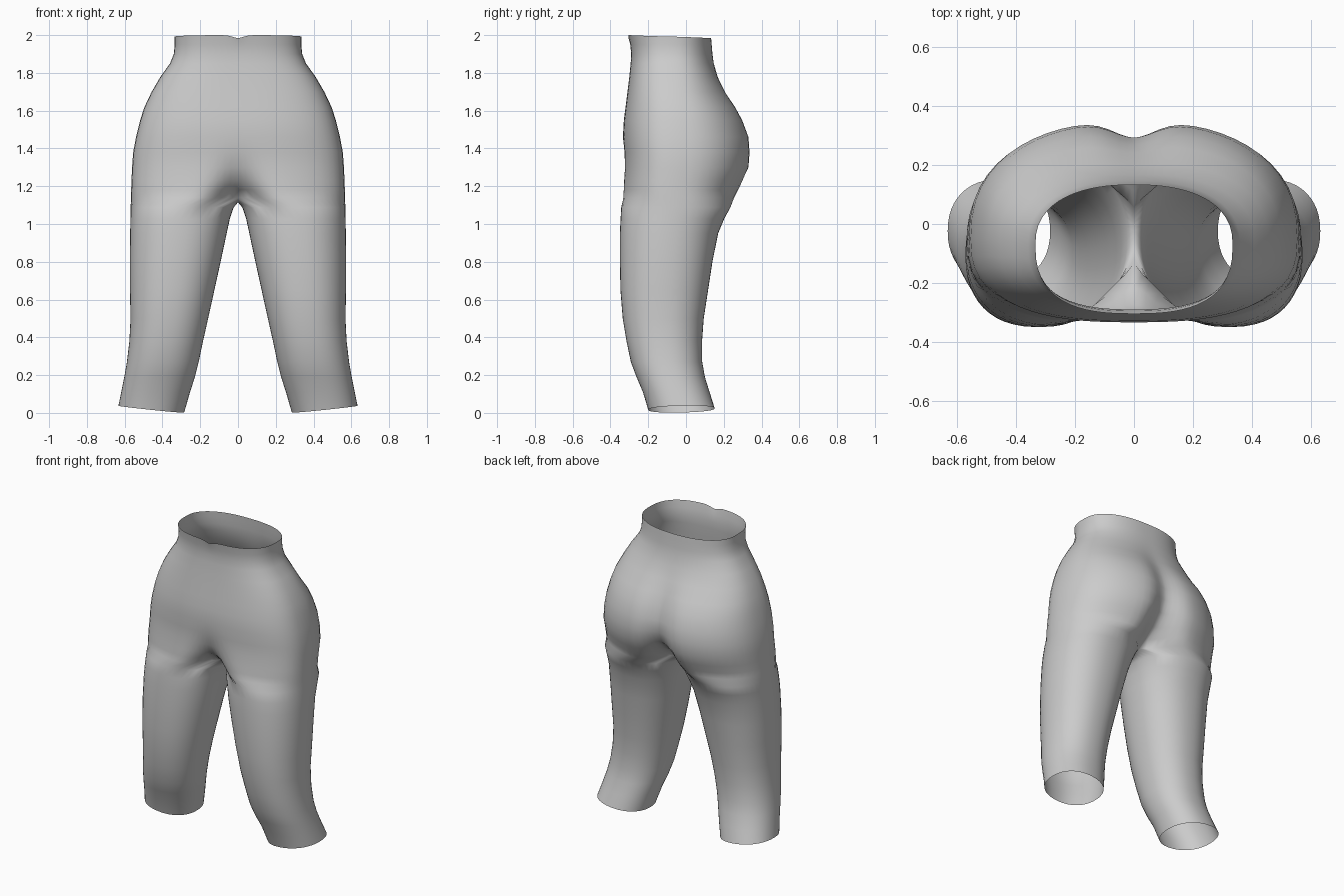
import bpy, bmesh, math

if "Cube" in bpy.data.objects:
    bpy.data.objects.remove(bpy.data.objects["Cube"])

SEG, INNER = 36, 12          # outer and inner-thigh divisions of one half

# Torso sections: z, half width, front y, back y, widest y, front dip, back dip
TORSO = [
    (2.00, .335, -.305, .133, -.07, 0, 0),
    (1.95, .335, -.295, .136, -.07, 0, 0),
    (1.90, .340, -.290, .140, -.07, 0, 0),
    (1.85, .360, -.293, .147, -.07, 0, 0),
    (1.78, .410, -.300, .170, -.06, 0, .003),
    (1.70, .457, -.310, .213, -.06, 0, .012),
    (1.62, .495, -.320, .270, -.05, 0, .028),
    (1.55, .518, -.329, .310, -.05, 0, .042),
    (1.46, .540, -.334, .344, -.05, 0, .050),
    (1.38, .555, -.328, .350, -.05, .004, .056),
    (1.30, .561, -.328, .346, -.05, .02, .085),
    (1.23, .565, -.336, .318, -.06, .06, .13),
    (1.18, .567, -.340, .295, -.06, .12, .18),
    (1.14, .568, -.343, .272, -.06, .21, .215),
]

# Leg sections: z, inner x, outer x, front y, back y
LEG = [
    (1.09, .025, .569, -.345, .240),
    (1.03, .043, .570, -.347, .202),
    (.95, .060, .571, -.350, .170),
    (.80, .092, .573, -.350, .140),
    (.65, .125, .572, -.347, .117),
    (.50, .158, .569, -.335, .094),
    (.38, .185, .575, -.315, .085),
    (.27, .208, .588, -.292, .086),
    (.19, .228, .602, -.262, .100),
    (.11, .254, .618, -.228, .125),
    (.02, .285, .633, -.200, .152),
]


def power(v, e):
    return math.copysign(abs(v) ** e, v)


def torso_row(z, w, yf, yb, yc, dip_f, dip_b):
    """Half section from front centre, round the side, to back centre."""
    pts = []
    for i in range(SEG + 1):
        u = 2 * i / SEG - 1
        t = math.pi / 2 * (1.5 * u - .5 * u ** 3)
        back = t > 0
        e = .85 if back else .75
        x = 0 if i in (0, SEG) else w * max(math.cos(t), 0) ** e
        y = yc + power(math.sin(t), e) * ((yb - yc) if back else (yc - yf))
        y += (-dip_b if back else dip_f) * math.exp(-(x / .1) ** 2)
        zz = z
        if z >= 2:  # slightly uneven waist edge with a front notch
            zz -= .008 * (1 + math.sin(t)) + .015 * (not back) * math.exp(-(x / .04) ** 2)
        pts.append((x, y, zz))
    return pts


def leg_row(z, xi, xo, yf, yb):
    """Closed section starting at the inner front, same order as the torso."""
    cx, rx, cy, ry = (xi + xo) / 2, (xo - xi) / 2, (yf + yb) / 2, (yb - yf) / 2
    angles = [math.radians(-135 + 270 * i / SEG) for i in range(SEG + 1)]
    angles += [math.radians(135 + 90 * i / INNER) for i in range(1, INNER)]
    pts = []
    for a in angles:
        c, s = power(math.cos(a), .9), power(math.sin(a), .9)
        tilt = .018 * c + .004 * s if z < .05 else 0
        pts.append((cx + rx * c, cy + ry * s, z + tilt))
    return pts


bm = bmesh.new()
rows = [[bm.verts.new(p) for p in torso_row(*r)] for r in TORSO]

# Crotch seam joins the back centre to the front centre under the body
front, back = rows[-1][0].co, rows[-1][-1].co
seam = []
for i in range(1, INNER):
    f = i / INNER
    p = back.lerp(front, f)
    p.z -= .025 * math.sin(math.pi * f)
    seam.append(bm.verts.new((0, p.y, p.z)))
legs = [rows[-1] + seam] + [[bm.verts.new(p) for p in leg_row(*r)] for r in LEG]

# Skin the torso (open half rings) and the leg (closed rings)
for a, b in zip(rows, rows[1:]):
    for i in range(SEG):
        bm.faces.new((a[i], b[i], b[i + 1], a[i + 1]))
for a, b in zip(legs, legs[1:]):
    n = len(a)
    for i in range(n):
        j = (i + 1) % n
        bm.faces.new((a[i], b[i], b[j], a[j]))

# Ease the crotch transition
near = [v for v in bm.verts if .98 < v.co.z < 1.25 and v.co.x > 0]
for _ in range(2):
    bmesh.ops.smooth_vert(bm, verts=near, factor=.3, use_axis_x=True,
                          use_axis_y=True, use_axis_z=True)
bmesh.ops.recalc_face_normals(bm, faces=bm.faces)
side = max(bm.faces, key=lambda f: f.calc_center_median().x)
if side.normal.x < 0:
    bmesh.ops.reverse_faces(bm, faces=bm.faces)
for f in bm.faces:
    f.smooth = True

mesh = bpy.data.meshes.new("trousers")
bm.to_mesh(mesh)
bm.free()
obj = bpy.data.objects.new("trousers", mesh)
bpy.context.collection.objects.link(obj)
mirror = obj.modifiers.new("other_half", 'MIRROR')
mirror.use_clip = True
mirror.merge_threshold = .0005

grey = bpy.data.materials.new("plain grey")
grey.diffuse_color = (.6, .6, .6, 1)
grey.use_nodes = True
grey.node_tree.nodes["Principled BSDF"].inputs["Base Color"].default_value = grey.diffuse_color
mesh.materials.append(grey)
